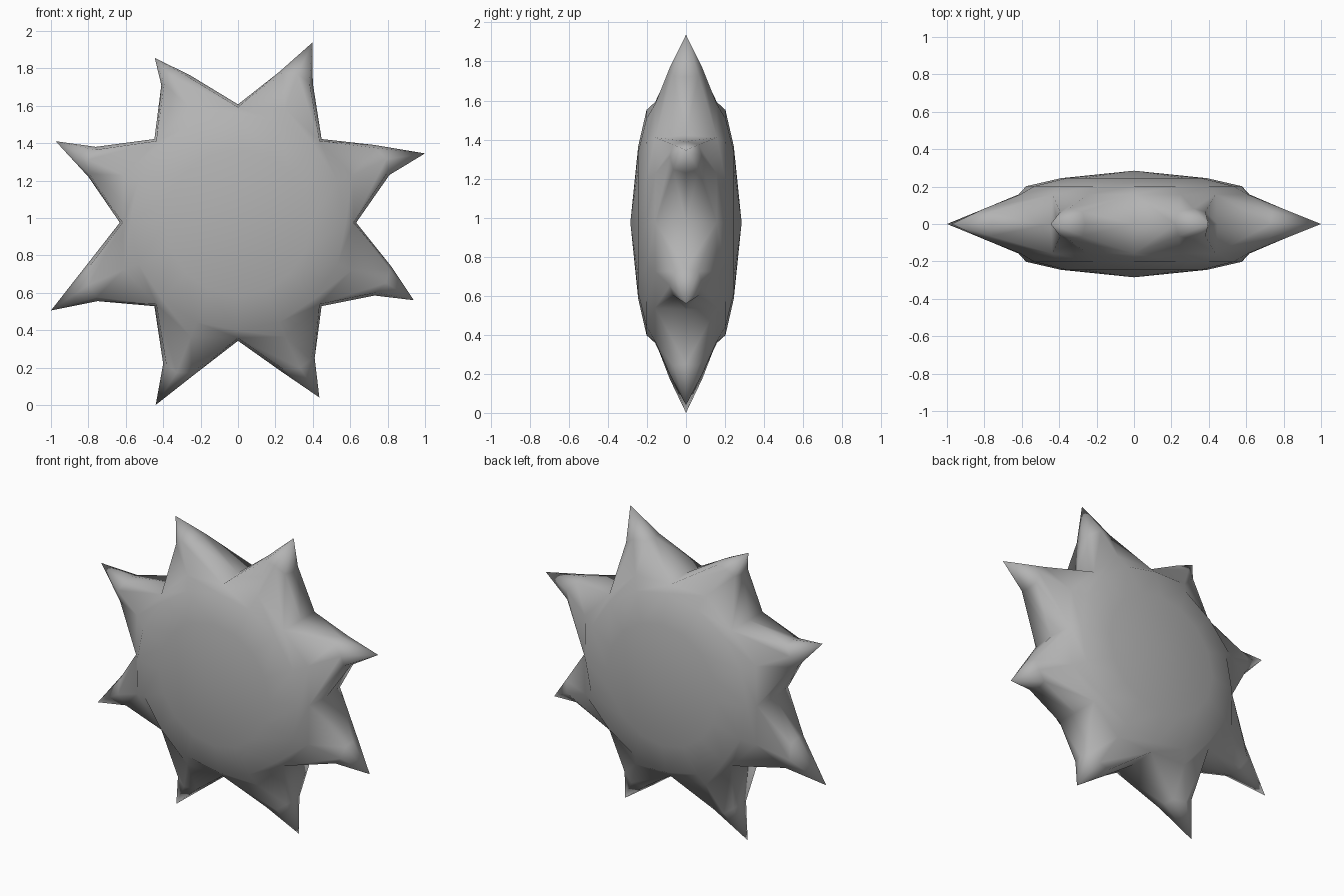
import bpy, bmesh
from math import sin, cos, pi
from mathutils import Vector

if "Cube" in bpy.data.objects:
    bpy.data.objects.remove(bpy.data.objects["Cube"])

CZ = 0.975  # height of the disc centre

# Each spike, counter-clockwise: first shoulder, tip, second shoulder (x, z)
SPIKES = [
    ((0.81, 1.23), (1.0, 1.345), (0.73, 1.39)),
    ((0.40, 1.72), (0.397, 1.937), (0.22, 1.78)),
    ((-0.26, 1.765), (-0.445, 1.855), (-0.41, 1.71)),
    ((-0.76, 1.38), (-0.975, 1.41), (-0.80, 1.22)),
    ((-0.80, 0.76), (-1.0, 0.505), (-0.75, 0.555)),
    ((-0.40, 0.22), (-0.44, 0.0), (-0.23, 0.165)),
    ((0.23, 0.18), (0.435, 0.04), (0.41, 0.25)),
    ((0.73, 0.585), (0.94, 0.56), (0.82, 0.74)),
]


def polar(i, r, y):
    a = i * pi / 8
    return Vector((r * cos(a), y, CZ + r * sin(a)))


def flat(p, y=0.0):
    return Vector((p[0], y, p[1]))


bm = bmesh.new()


def face(*pts):
    bm.faces.new([bm.verts.new(p) for p in pts])


def base(i, s):
    # Rim where the spikes start: valleys on even steps, spike ridges on odd
    return polar(i, 0.66, 0.157 * s) if i % 2 else polar(i, 0.617, 0.158 * s)


for s in (-1, 1):
    # Domed disc
    for i in range(16):
        j = i + 1
        face(Vector((0, 0.285 * s, CZ)), polar(i, 0.39, 0.245 * s), polar(j, 0.39, 0.245 * s))
        face(polar(i, 0.39, 0.245 * s), polar(i, 0.577, 0.202 * s),
             polar(j, 0.577, 0.202 * s), polar(j, 0.39, 0.245 * s))
        face(polar(i, 0.577, 0.202 * s), base(i, s), base(j, s), polar(j, 0.577, 0.202 * s))
    # Spikes: base section -> shoulder section -> tip
    for k, (a, t, b) in enumerate(SPIKES):
        i = 2 * k
        a, t, b = flat(a), flat(t), flat(b)
        mid = (a + b) / 2
        ridge = mid.lerp(t, 0.1) + Vector((0, 0.083 * s, 0))
        off = Vector((0, 0.065 * s, 0))
        root = [polar(i, 0.632, 0), base(i, s), base(i + 1, s), base(i + 2, s), polar(i + 2, 0.632, 0)]
        ring = [a, a.lerp(mid, 0.2) + off, ridge, b.lerp(mid, 0.2) + off, b]
        for n in range(4):
            face(root[n], ring[n], ring[n + 1], root[n + 1])
            face(ring[n], t, ring[n + 1])

bmesh.ops.remove_doubles(bm, verts=bm.verts, dist=0.0005)
bmesh.ops.recalc_face_normals(bm, faces=bm.faces)
for f in bm.faces:
    f.smooth = True
mesh = bpy.data.meshes.new("spiked_disc")
bm.to_mesh(mesh)
bm.free()
star = bpy.data.objects.new("spiked_disc", mesh)
bpy.context.collection.objects.link(star)

# Dark grey surface
grey = bpy.data.materials.new("dark_grey")
grey.diffuse_color = (0.45, 0.45, 0.45, 1)
grey.use_nodes = True
grey.node_tree.nodes["Principled BSDF"].inputs["Base Color"].default_value = grey.diffuse_color
mesh.materials.append(grey)
